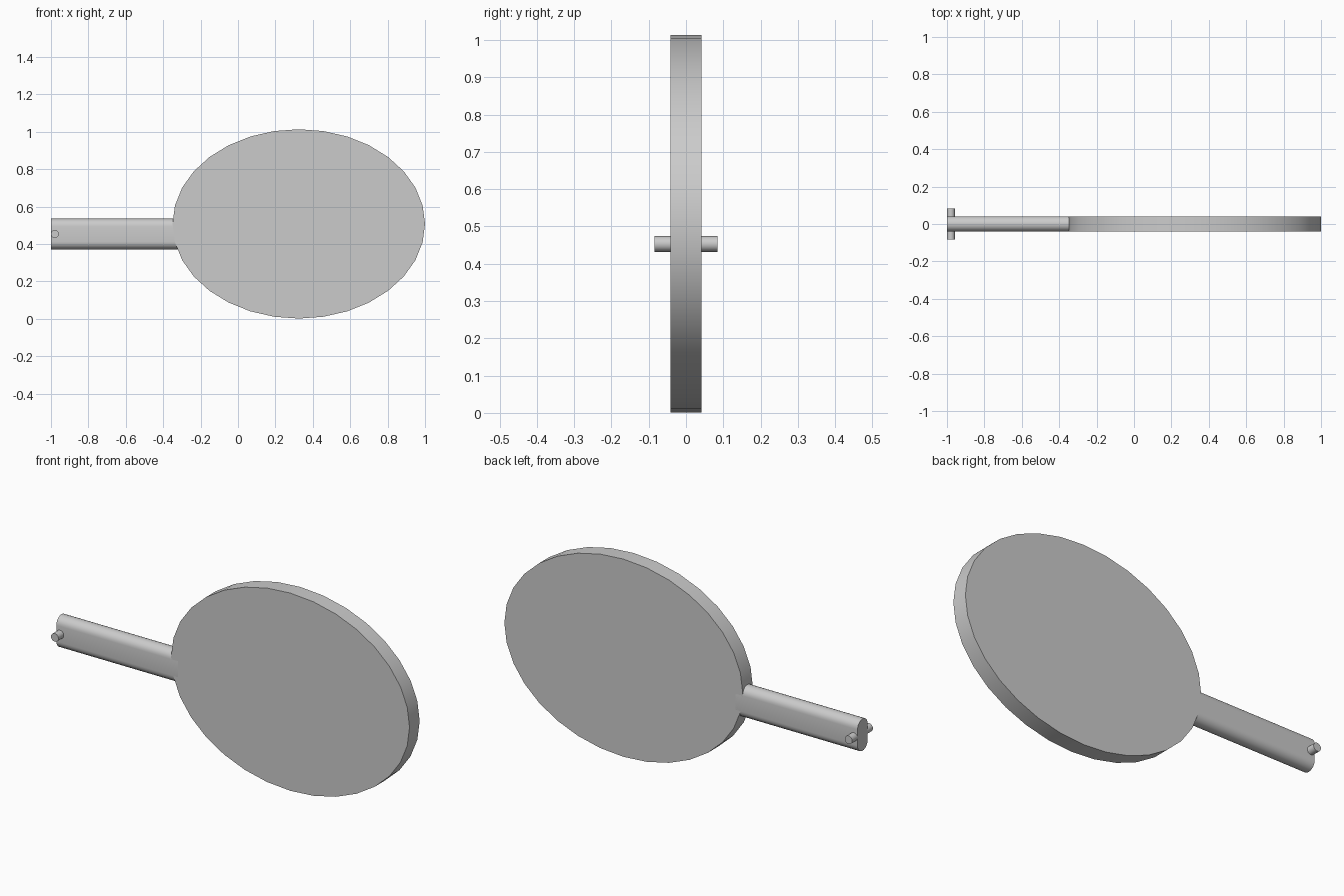
import bpy, bmesh
from math import sin, cos, pi
from mathutils import Vector

cube = bpy.data.objects.get("Cube")
if cube:
    bpy.data.objects.remove(cube, do_unlink=True)

grey = bpy.data.materials.new("light grey")
grey.use_nodes = True
color = (0.6, 0.6, 0.6, 1)
grey.diffuse_color = color
grey.node_tree.nodes["Principled BSDF"].inputs["Base Color"].default_value = color


def extrude_profile(name, points, offset):
    """Close a planar outline into a solid by extruding it along offset."""
    bm = bmesh.new()
    face = bm.faces.new([bm.verts.new(p) for p in points])
    grown = bmesh.ops.extrude_face_region(bm, geom=[face], use_keep_orig=True)
    moved = [v for v in grown["geom"] if isinstance(v, bmesh.types.BMVert)]
    bmesh.ops.translate(bm, verts=moved, vec=Vector(offset))
    bmesh.ops.recalc_face_normals(bm, faces=bm.faces)
    mesh = bpy.data.meshes.new(name)
    bm.to_mesh(mesh)
    bm.free()
    mesh.materials.append(grey)
    obj = bpy.data.objects.new(name, mesh)
    bpy.context.collection.objects.link(obj)
    bpy.ops.object.select_all(action="DESELECT")
    obj.select_set(True)
    bpy.context.view_layer.objects.active = obj
    bpy.ops.object.shade_smooth_by_angle(angle=pi / 6)
    return obj


def ellipse(x, y, z, rx, rz, sides):
    angles = [2 * pi * i / sides for i in range(sides)]
    return [(x + rx * cos(a), y, z + rz * sin(a)) for a in angles]


half = 0.041      # half thickness of the plate and handle
axis_z = 0.453    # height of the handle's centre line

# Oval plate
extrude_profile("oval_plate", ellipse(0.325, -half, 0.507, 0.675, 0.506, 32),
                (0, 2 * half, 0))

# Handle: flat sides with rounded upper and lower edges
outline = []
for side in (1, -1):
    for i in range(13):
        a = pi * i / 12
        outline.append((-1, side * half * cos(a),
                        axis_z + side * (half + half * sin(a))))
extrude_profile("handle", outline, (0.69, 0, 0))

# Cross pin through the end of the handle
extrude_profile("cross_pin", ellipse(-0.979, -0.084, axis_z, 0.021, 0.021, 24),
                (0, 0.168, 0))
